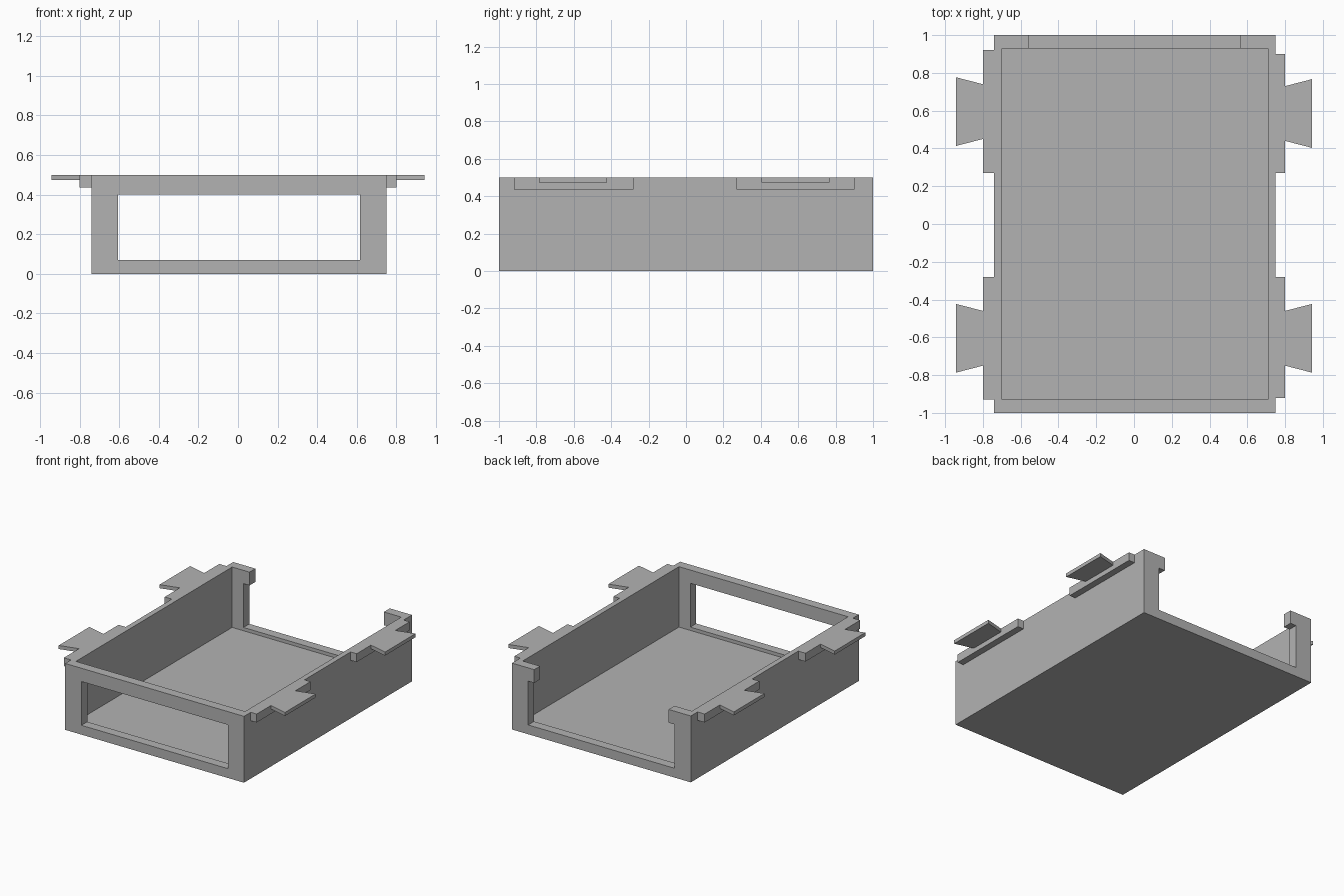
import bpy
import bmesh

default = bpy.data.objects.get("Cube")
if default:
    bpy.data.objects.remove(default, do_unlink=True)

GREY = (0.45, 0.45, 0.45, 1)
grey = bpy.data.materials.new("plain grey")
grey.use_nodes = True
grey.diffuse_color = GREY
grey.node_tree.nodes["Principled BSDF"].inputs["Base Color"].default_value = GREY


def prism(name, outline, z0, z1):
    """Extrude an xy outline from z0 up to z1."""
    bm = bmesh.new()
    face = bm.faces.new([bm.verts.new((x, y, z0)) for x, y in outline])
    side = bmesh.ops.extrude_face_region(bm, geom=[face])["geom"]
    verts = [v for v in side if isinstance(v, bmesh.types.BMVert)]
    bmesh.ops.translate(bm, verts=verts, vec=(0, 0, z1 - z0))
    bmesh.ops.recalc_face_normals(bm, faces=bm.faces)
    mesh = bpy.data.meshes.new(name)
    bm.to_mesh(mesh)
    bm.free()
    mesh.materials.append(grey)
    obj = bpy.data.objects.new(name, mesh)
    bpy.context.collection.objects.link(obj)
    return obj


def box(name, x0, x1, y0, y1, z0, z1):
    return prism(name, [(x0, y0), (x1, y0), (x1, y1), (x0, y1)], z0, z1)


# Open tray, carved from a solid block
TOP = 0.5
tray = box("tray", -0.74, 0.75, -1, 1, 0, TOP)
cutters = [
    box("cavity_cutter", -0.70, 0.71, -0.93, 0.93, 0.045, 0.7),
    box("window_cutter", -0.605, 0.615, -1.1, 1.1, 0.07, 0.40),
    box("back_slot_cutter", -0.555, 0.565, 0.8, 1.1, 0.3, 0.7),
]
for cutter in cutters:
    cutter.hide_render = True
    cut = tray.modifiers.new(cutter.name, "BOOLEAN")
    cut.operation = "DIFFERENCE"
    cut.solver = "EXACT"
    cut.object = cutter

# Bake the cuts and discard the cutters
graph = bpy.context.evaluated_depsgraph_get()
carved = bpy.data.meshes.new_from_object(tray.evaluated_get(graph))
tray.modifiers.clear()
tray.data = carved
for cutter in cutters:
    bpy.data.objects.remove(cutter, do_unlink=True)

# Side ledges, each with a dovetail tab flaring outwards
# name, wall x, direction, ledge y range, tab centre y
MOUNTS = [
    ("front_left", 0.75, 1, -0.92, -0.28, -0.605),
    ("back_left", 0.75, 1, 0.27, 0.90, 0.585),
    ("front_right", -0.74, -1, -0.93, -0.28, -0.605),
    ("back_right", -0.74, -1, 0.27, 0.92, 0.595),
]
for name, wall, side, y0, y1, mid in MOUNTS:
    edge = 0.80 * side
    tip = 0.943 * side
    box(name + "_ledge", min(wall, edge), max(wall, edge), y0, y1, 0.437, TOP)
    prism(name + "_dovetail_tab",
          [(edge, mid - 0.145), (tip, mid - 0.182),
           (tip, mid + 0.182), (edge, mid + 0.145)], 0.473, TOP)
